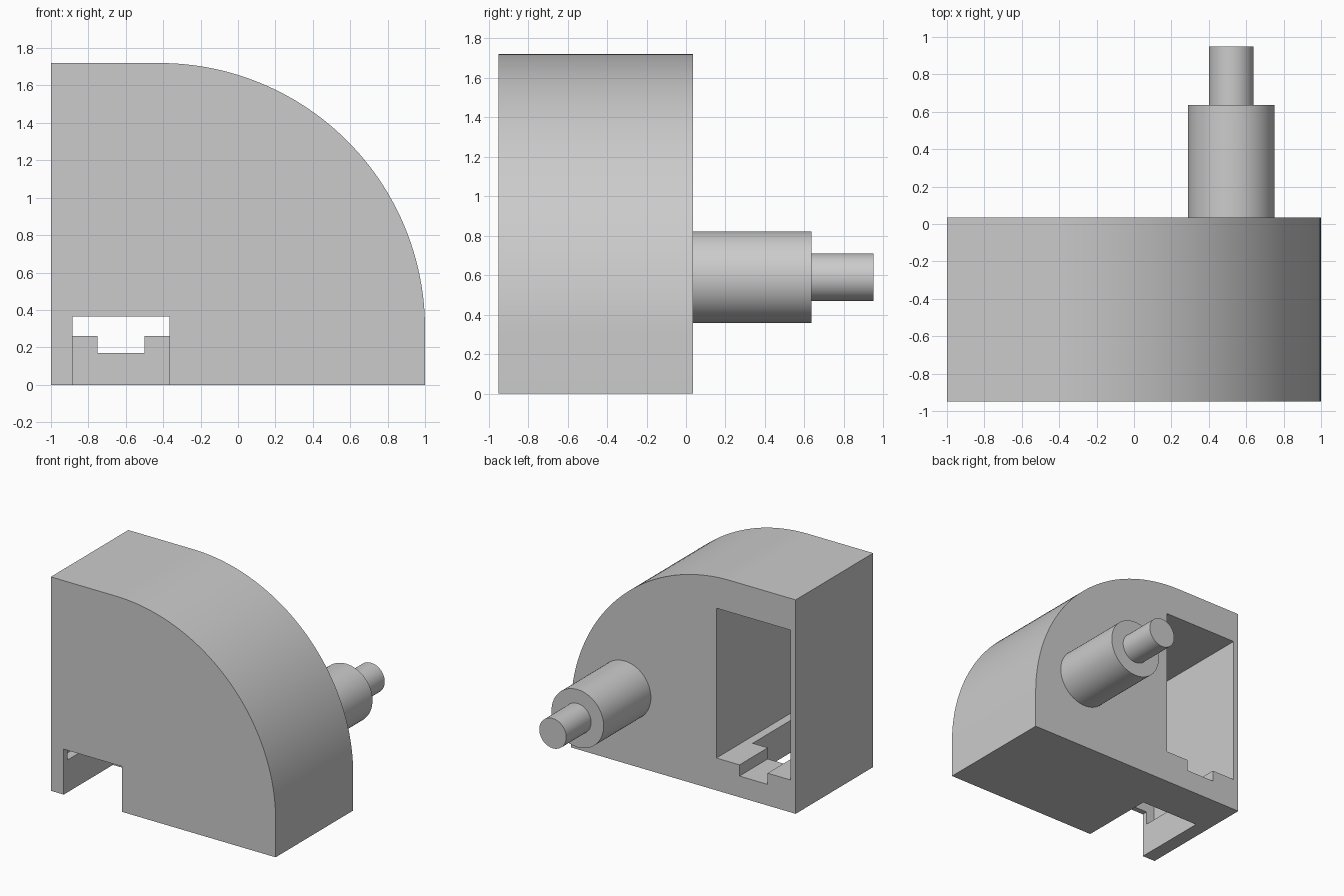
import bpy, bmesh, math
from mathutils import Matrix

cube = bpy.data.objects.get("Cube")
if cube:
    bpy.data.objects.remove(cube, do_unlink=True)

grey = bpy.data.materials.new("light grey")
grey.use_nodes = True
grey.diffuse_color = (0.6, 0.6, 0.6, 1)
grey.node_tree.nodes["Principled BSDF"].inputs["Base Color"].default_value = (0.6, 0.6, 0.6, 1)

FRONT, BACK, TOP = -0.95, 0.035, 1.72


def add_object(name, bm):
    bmesh.ops.recalc_face_normals(bm, faces=bm.faces[:])
    mesh = bpy.data.meshes.new(name)
    bm.to_mesh(mesh)
    bm.free()
    mesh.materials.append(grey)
    obj = bpy.data.objects.new(name, mesh)
    bpy.context.collection.objects.link(obj)
    return obj


def activate(obj):
    bpy.ops.object.select_all(action='DESELECT')
    obj.select_set(True)
    bpy.context.view_layer.objects.active = obj


def smooth(obj):
    activate(obj)
    bpy.ops.object.shade_smooth_by_angle(angle=math.radians(30))


def extrude_profile(name, points, y0, y1):
    bm = bmesh.new()
    face = bm.faces.new([bm.verts.new((x, y0, z)) for x, z in points])
    result = bmesh.ops.extrude_face_region(bm, geom=[face])
    verts = [v for v in result["geom"] if isinstance(v, bmesh.types.BMVert)]
    bmesh.ops.translate(bm, verts=verts, vec=(0, y1 - y0, 0))
    return add_object(name, bm)


def cut_box(target, name, xs, ys, zs):
    (x0, x1), (z0, z1) = xs, zs
    cutter = extrude_profile(name, [(x0, z0), (x1, z0), (x1, z1), (x0, z1)], *ys)
    cutter.hide_render = True
    activate(target)
    mod = target.modifiers.new(name, 'BOOLEAN')
    mod.operation = 'DIFFERENCE'
    mod.solver = 'EXACT'
    mod.object = cutter
    bpy.ops.object.modifier_apply(modifier=mod.name)
    bpy.data.objects.remove(cutter, do_unlink=True)


def cylinder(name, radius, y0, y1):
    bm = bmesh.new()
    bmesh.ops.create_cone(bm, cap_ends=True, segments=64, radius1=radius, radius2=radius,
                          depth=y1 - y0,
                          matrix=Matrix.Translation((0.52, (y0 + y1) / 2, 0.59))
                          @ Matrix.Rotation(math.pi / 2, 4, 'X'))
    smooth(add_object(name, bm))


# Housing: block with one large rounded corner
radius, steps = 1.42, 48
profile = [(-1, 0), (1, 0)]
for i in range(steps + 1):
    a = math.pi / 2 * i / steps
    profile.append((1 - radius + radius * math.cos(a), TOP - radius + radius * math.sin(a)))
profile.append((-1, TOP))
housing = extrude_profile("housing", profile, FRONT, BACK)

# Deep pocket from the back, slot under the front wall, groove in the sill
cut_box(housing, "pocket_cutter", (-0.955, -0.295), (FRONT + 0.045, BACK + 0.1), (0.26, 1.465))
cut_box(housing, "slot_cutter", (-0.885, -0.365), (FRONT - 0.1, -0.325), (-0.1, 0.365))
cut_box(housing, "groove_cutter", (-0.75, -0.5), (-0.4, BACK + 0.1), (0.17, 0.4))
smooth(housing)

# Stepped shaft on the back
cylinder("shaft_base", 0.232, BACK, 0.635)
cylinder("shaft_tip", 0.12, 0.635, 0.95)
